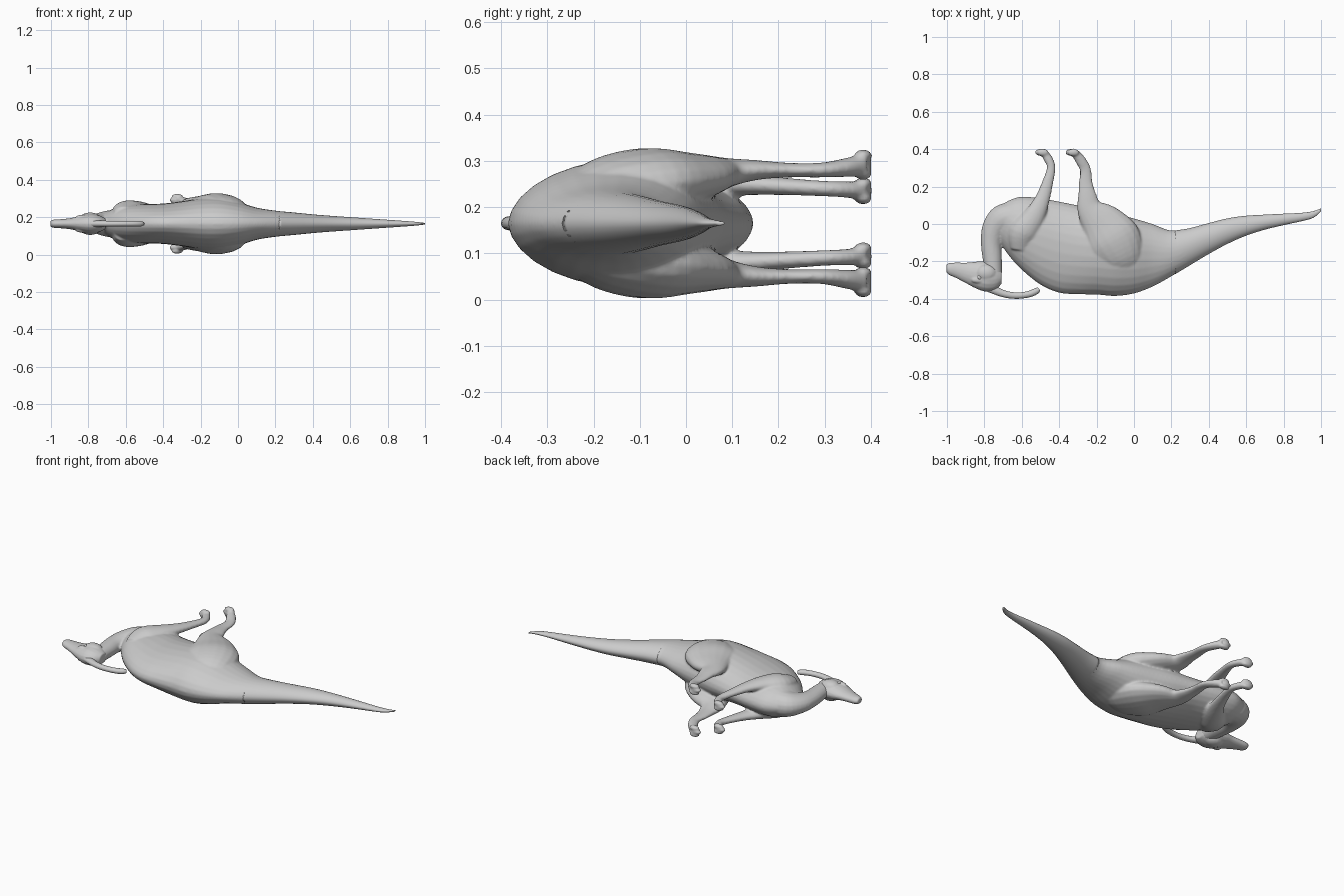
import bpy, bmesh, math
from mathutils import Vector

if "Cube" in bpy.data.objects:
    bpy.data.objects.remove(bpy.data.objects["Cube"])

MID = 0.165   # height of the plane of symmetry

skin = bpy.data.materials.new("grey_skin")
skin.diffuse_color = (0.6, 0.6, 0.6, 1)
skin.use_nodes = True
skin.node_tree.nodes["Principled BSDF"].inputs["Base Color"].default_value = skin.diffuse_color


def spline(rows, steps=4):
    """Smoothly interpolated rows of numbers."""
    out = []
    n = len(rows)
    for i in range(n - 1):
        quad = [rows[max(i - 1, 0)], rows[i], rows[i + 1], rows[min(i + 2, n - 1)]]
        for s in range(steps):
            t = s / steps
            out.append([b + 0.5 * t * (c - a + t * (2*a - 5*b + 4*c - d + t * (3*(b - c) + d - a)))
                        for a, b, c, d in zip(*quad)])
    return out + [list(rows[-1])]


def skin_rings(bm, rings):
    """Bridge closed rings of points and cap both ends."""
    vs = [[bm.verts.new(p) for p in r] for r in rings]
    n = len(vs[0])
    faces = [bm.faces.new(vs[0]), bm.faces.new(vs[-1][::-1])]
    for a, b in zip(vs, vs[1:]):
        for i in range(n):
            j = (i + 1) % n
            faces.append(bm.faces.new((a[i], b[i], b[j], a[j])))
    bmesh.ops.recalc_face_normals(bm, faces=faces)


def trunk(bm, rows, n=28):
    """Rows: x, back y, belly y, half thickness, y of widest point."""
    rings = []
    for x, lo, hi, w, mid in spline(rows):
        ring = []
        for i in range(n):
            a = math.tau * i / n
            c, s = math.cos(a), math.sin(a)
            h = (hi - mid) if s > 0 else (mid - lo)
            ring.append((x, mid + h * s, MID + w * math.copysign(abs(c) ** 1.1, c)))
        rings.append(ring)
    skin_rings(bm, rings)


def tube(bm, rows, side=1, n=18):
    """Rows: x, y, offset from the symmetry plane, in-plane radius, z radius."""
    pts = spline(rows)
    rings = []
    for k, (x, y, off, r, w) in enumerate(pts):
        a, b = pts[max(k - 1, 0)], pts[min(k + 1, len(pts) - 1)]
        d = Vector((b[0] - a[0], b[1] - a[1])).normalized()
        rings.append([(x - d.y * r * math.cos(t), y + d.x * r * math.cos(t),
                       MID + side * off + w * math.sin(t))
                      for t in (math.tau * i / n for i in range(n))])
    skin_rings(bm, rings)


def blob(bm, c, r):
    vs = bmesh.ops.create_uvsphere(bm, u_segments=14, v_segments=10, radius=1)["verts"]
    bmesh.ops.scale(bm, vec=r, verts=vs)
    bmesh.ops.translate(bm, vec=c, verts=vs)


def finish(bm, name, voxel, smooth):
    """Fuse overlapping volumes into one smooth skin."""
    me = bpy.data.meshes.new(name)
    bm.to_mesh(me)
    bm.free()
    ob = bpy.data.objects.new(name, me)
    bpy.context.collection.objects.link(ob)
    me.materials.append(skin)
    if voxel:
        m = ob.modifiers.new("fuse", "REMESH")
        m.mode, m.voxel_size, m.use_smooth_shade = "VOXEL", voxel, True
        m = ob.modifiers.new("soften", "SMOOTH")
        m.factor, m.iterations = 0.5, smooth
    for p in me.polygons:
        p.use_smooth = True
    return ob


# Torso and the root of the tail
body = bmesh.new()
trunk(body, [
    (-.75, -.04, .055, .03, .01), (-.71, -.11, .10, .055, .0),
    (-.66, -.18, .13, .085, -.01), (-.6, -.245, .146, .10, -.03),
    (-.5, -.325, .138, .105, -.06), (-.4, -.368, .12, .108, -.09),
    (-.3, -.376, .10, .12, -.11), (-.2, -.378, .08, .135, -.12),
    (-.1, -.385, .055, .137, -.13), (0, -.372, .03, .117, -.14),
    (.1, -.335, 0, .086, -.145), (.2, -.28, -.035, .07, -.15),
    (.3, -.22, -.022, .06, -.115)])

# Neck
tube(body, [(-.64, .03, 0, .085, .08), (-.70, .02, 0, .085, .07), (-.745, -.03, 0, .07, .055),
            (-.763, -.10, 0, .056, .046), (-.758, -.18, 0, .052, .043), (-.75, -.27, 0, .045, .04)])

for side in (1, -1):
    # Hind leg, from hip to foot
    tube(body, [(-.03, -.27, .06, .06, .03), (-.06, -.19, .075, .12, .065), (-.11, -.09, .088, .15, .075),
                (-.17, .0, .098, .12, .055), (-.235, .08, .108, .072, .034), (-.25, .15, .115, .05, .022),
                (-.258, .22, .115, .037, .016), (-.26, .29, .115, .03, .016),
                (-.285, .34, .12, .028, .02), (-.315, .38, .125, .022, .024)], side)
    # Foreleg, from shoulder to foot
    tube(body, [(-.61, -.14, .06, .05, .03), (-.595, -.05, .075, .075, .048), (-.54, .03, .085, .06, .036),
                (-.495, .12, .085, .042, .025), (-.465, .21, .08, .031, .019),
                (-.443, .3, .075, .023, .017), (-.46, .35, .073, .024, .018),
                (-.48, .38, .07, .02, .02)], side)
    # Toes
    for fx, off, spread in ((-.325, .127, .02), (-.487, .07, .016)):
        for k in (-1, 0, 1):
            blob(body, (fx - (.012 if k == 0 else 0), .383, MID + side * (off + k * spread)),
                 (.032, .02, .013))
finish(body, "body_and_legs", .0065, 5)

# Tail
tail = bmesh.new()
trunk(tail, [
    (.22, -.268, -.035, .067, -.145), (.3, -.22, -.022, .06, -.115), (.4, -.16, .005, .05, -.075),
    (.5, -.106, .03, .042, -.035), (.6, -.062, .044, .035, -.01), (.7, -.03, .05, .028, .01),
    (.8, -.006, .055, .021, .025), (.9, .016, .06, .014, .038), (.96, .034, .069, .009, .052),
    (1, .068, .084, .004, .076)])
finish(tail, "tail", None, 0)

# Head with beak and cheeks
head = bmesh.new()
tube(head, [(-1.003, -.24, 0, .022, .016), (-.985, -.24, 0, .033, .022), (-.94, -.248, 0, .043, .025),
            (-.89, -.26, 0, .056, .031), (-.84, -.27, 0, .072, .043), (-.785, -.28, 0, .082, .053),
            (-.74, -.283, 0, .07, .044), (-.708, -.283, 0, .035, .028)])
for side in (1, -1):
    # Cheeks and brow ridges
    blob(head, (-.79, -.262, MID + side * .03), (.055, .045, .03))
    blob(head, (-.83, -.3, MID + side * .034), (.04, .018, .014))
finish(head, "head", .005, 4)

# Swept-back crest
crest = bmesh.new()
tube(crest, [(-.90, -.285, 0, .02, .02), (-.84, -.318, 0, .022, .02), (-.78, -.338, 0, .024, .018),
             (-.70, -.372, 0, .019, .016), (-.63, -.383, 0, .017, .015), (-.565, -.376, 0, .017, .015),
             (-.525, -.36, 0, .017, .015), (-.508, -.347, 0, .011, .01)])
finish(crest, "crest", None, 0)

# Eyes
for side, name in ((1, "eye_left"), (-1, "eye_right")):
    eye = bmesh.new()
    blob(eye, (-.825, -.285, MID + side * .042), (.013, .013, .009))
    finish(eye, name, None, 0)
